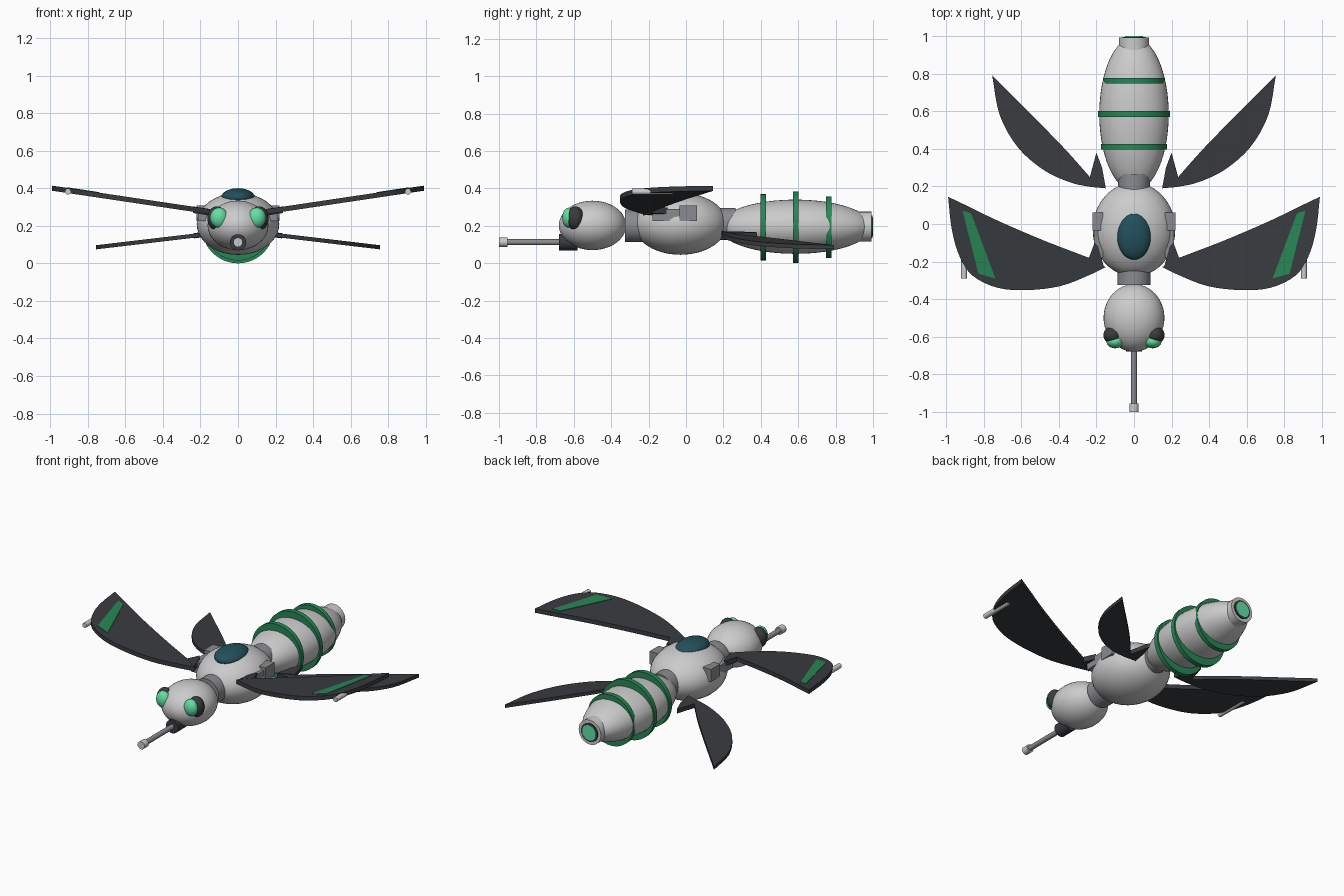
import bpy, bmesh, math
from mathutils import Vector

if "Cube" in bpy.data.objects:
    bpy.data.objects.remove(bpy.data.objects["Cube"])


def material(name, rgb):
    m = bpy.data.materials.new(name)
    m.diffuse_color = (*rgb, 1)
    m.use_nodes = True
    m.node_tree.nodes["Principled BSDF"].inputs["Base Color"].default_value = m.diffuse_color
    return m


SHELL = material("shell", (0.62, 0.63, 0.65))
METAL = material("metal", (0.25, 0.26, 0.28))
DARK = material("dark", (0.04, 0.044, 0.05))
GREEN = material("green", (0.02, 0.24, 0.09))
GLOW = material("glow", (0.12, 0.75, 0.36))
TEAL = material("teal", (0.016, 0.08, 0.105))


def finish(name, mat):
    ob = bpy.context.object
    ob.name = name
    ob.data.materials.append(mat)
    bpy.ops.object.transform_apply(location=False, rotation=True, scale=True)
    bpy.ops.object.shade_smooth_by_angle(angle=math.radians(35))
    return ob


def ellipsoid(name, mat, loc, radii, seg=40, rings=24):
    bpy.ops.mesh.primitive_uv_sphere_add(segments=seg, ring_count=rings, location=loc,
                                         rotation=(math.pi / 2, 0, 0))
    # poles point along y, so local y and z swap
    bpy.context.object.scale = (radii[0], radii[2], radii[1])
    return finish(name, mat)


def rod(name, mat, y0, y1, r, z, x=0, seg=32):
    bpy.ops.mesh.primitive_cylinder_add(vertices=seg, radius=r, depth=y1 - y0,
                                        location=(x, (y0 + y1) / 2, z),
                                        rotation=(math.pi / 2, 0, 0))
    return finish(name, mat)


def box(name, mat, lo, hi):
    lo, hi = Vector(lo), Vector(hi)
    bpy.ops.mesh.primitive_cube_add(size=1, location=(lo + hi) / 2)
    bpy.context.object.scale = hi - lo
    return finish(name, mat)


def smooth_path(pts, n=4):
    # Catmull-Rom through the points
    p = [Vector(q) for q in pts]
    p = [2 * p[0] - p[1]] + p + [2 * p[-1] - p[-2]]
    out = []
    for i in range(1, len(p) - 2):
        a, b, c, d = p[i - 1:i + 3]
        for k in range(n):
            t = k / n
            out.append(0.5 * (2 * b + (c - a) * t + (2 * a - 5 * b + 4 * c - d) * t * t
                              + (3 * b - a - 3 * c + d) * t ** 3))
    return out + [p[-2]]


def plate(name, mat, outline, side, z0, slope, thick, lift=0):
    # flat panel from a top outline, sloping along x from x = 0.15
    bm = bmesh.new()
    rows = []
    for dz in (-thick / 2, thick / 2):
        rows.append([bm.verts.new((side * x, y, z0 + slope * (x - 0.15) + dz + lift))
                     for x, y in outline])
    lower, upper = rows
    n = len(outline)
    bm.faces.new(lower)
    bm.faces.new(upper)
    for i in range(n):
        j = (i + 1) % n
        bm.faces.new((lower[i], lower[j], upper[j], upper[i]))
    bmesh.ops.recalc_face_normals(bm, faces=bm.faces)
    me = bpy.data.meshes.new(name)
    bm.to_mesh(me)
    bm.free()
    me.materials.append(mat)
    ob = bpy.data.objects.new(name, me)
    bpy.context.collection.objects.link(ob)
    return ob


# Body segments and joints
ellipsoid("thorax", SHELL, (0, -0.03, 0.21), (0.22, 0.25, 0.165))
ellipsoid("head", SHELL, (0, -0.5, 0.202), (0.162, 0.18, 0.132))
ellipsoid("abdomen", SHELL, (0, 0.585, 0.195), (0.185, 0.41, 0.145))
rod("neck", METAL, -0.325, -0.22, 0.088, 0.2)
rod("waist", METAL, 0.13, 0.265, 0.085, 0.21)
ellipsoid("canopy", TEAL, (0, -0.065, 0.35), (0.09, 0.125, 0.05))

# Abdomen bands
for i, (y, r) in enumerate(((0.412, 0.177), (0.586, 0.192), (0.763, 0.165))):
    rod(f"abdomen_band_{i + 1}", GREEN, y - 0.015, y + 0.015, r, 0.192, seg=48)

# Tail nozzle
rod("tail_cap", SHELL, 0.925, 0.992, 0.08, 0.195)
rod("tail_rim", DARK, 0.98, 0.997, 0.06, 0.195)
rod("tail_light", GLOW, 0.98, 1.0, 0.049, 0.195)

# Nose gun
rod("nose_socket", DARK, -0.68, -0.58, 0.043, 0.112)
rod("nose_barrel", METAL, -0.97, -0.66, 0.016, 0.112, seg=20)
rod("nose_tip", SHELL, -1.0, -0.955, 0.025, 0.112, seg=20)

# Wing outlines seen from above (right side)
front = smooth_path([(0.15, -0.23), (0.245, -0.275), (0.39, -0.33), (0.565, -0.352),
                     (0.725, -0.34), (0.86, -0.275), (0.93, -0.17), (0.97, -0.03),
                     (0.99, 0.145)])
front += smooth_path([(0.86, 0.083), (0.72, 0.015), (0.48, -0.088), (0.24, -0.18)])
rear = smooth_path([(0.15, 0.19), (0.245, 0.2), (0.35, 0.225), (0.485, 0.29),
                    (0.62, 0.41), (0.715, 0.58), (0.755, 0.79)])
rear += smooth_path([(0.62, 0.655), (0.47, 0.505), (0.35, 0.38), (0.235, 0.25)])
stripe = [(0.868, 0.058), (0.913, 0.07), (0.828, -0.265), (0.738, -0.29)]
front_root = [(0.16, -0.23), (0.24, -0.18), (0.21, -0.1), (0.19, -0.12)]
rear_root = [(0.15, 0.19), (0.235, 0.25), (0.2, 0.38), (0.17, 0.3)]

for side, tag in ((1, "right"), (-1, "left")):
    # Eyes
    ellipsoid(f"eye_socket_{tag}", DARK, (side * 0.113, -0.592, 0.24), (0.05, 0.047, 0.064), 28, 16)
    ellipsoid(f"eye_lens_{tag}", GLOW, (side * 0.1, -0.625, 0.243), (0.047, 0.037, 0.054), 28, 16)
    # Wings
    plate(f"front_wing_{tag}", DARK, front, side, 0.275, 0.149, 0.027)
    plate(f"front_wing_root_{tag}", DARK, front_root, side, 0.272, 0.149, 0.035)
    plate(f"wing_stripe_{tag}", GREEN, stripe, side, 0.275, 0.149, 0.004, 0.0145)
    plate(f"rear_wing_{tag}", DARK, rear, side, 0.157, -0.118, 0.022)
    plate(f"rear_wing_root_{tag}", DARK, rear_root, side, 0.157, -0.118, 0.028)
    rod(f"wing_gun_{tag}", SHELL, -0.29, -0.07, 0.016, 0.382, side * 0.905, 20)
    # Shoulder mounts
    xs = sorted((side * 0.165, side * 0.222))
    box(f"shoulder_block_{tag}", METAL, (xs[0], -0.035, 0.225), (xs[1], 0.06, 0.308))
    xs = sorted((side * 0.165, side * 0.212))
    box(f"shoulder_arm_{tag}", METAL, (xs[0], -0.18, 0.225), (xs[1], -0.03, 0.288))
